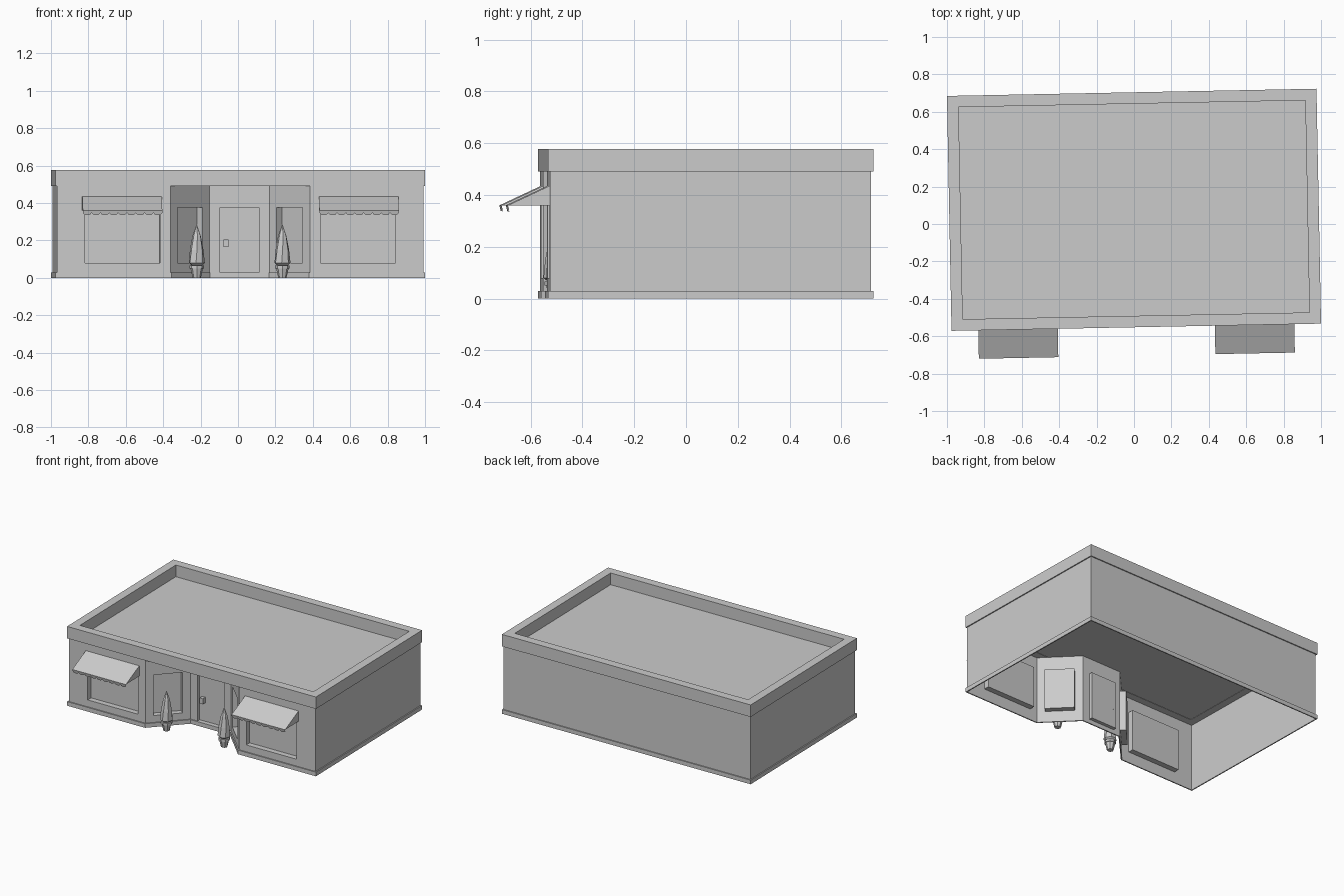
import bpy, bmesh, math
from mathutils import Matrix, Vector

if "Cube" in bpy.data.objects:
    bpy.data.objects.remove(bpy.data.objects["Cube"])

# Whole building sits slightly turned on the plan
PLACE = Matrix.Translation((0, 0.076, 0)) @ Matrix.Rotation(0.0195, 4, 'Z')


def make(name, faces, weld=True):
    """Object from a list of faces, each a list of points."""
    bm = bmesh.new()
    for f in faces:
        bm.faces.new([bm.verts.new(p) for p in f])
    if weld:
        bmesh.ops.remove_doubles(bm, verts=bm.verts, dist=1e-5)
    me = bpy.data.meshes.new(name)
    bm.to_mesh(me)
    bm.free()
    me.transform(PLACE)
    ob = bpy.data.objects.new(name, me)
    bpy.context.collection.objects.link(ob)
    return ob


def wall(p0, p1, opening=None, top=0.49):
    """Wall sheet from p0 to p1 (outside on the right), with optional recess u0,u1,z0,z1,depth."""
    a, b = Vector((*p0, 0)), Vector((*p1, 0))
    d = (b - a).normalized()
    inward = Vector((-d.y, d.x, 0))
    length = (b - a).length

    def rect(u0, u1, z0, z1, depth=0):
        return [a + d * u + inward * depth + Vector((0, 0, z))
                for u, z in ((u0, z0), (u1, z0), (u1, z1), (u0, z1))]
    outer = rect(0, length, 0, top)
    if not opening:
        return [outer]
    rings = [outer, rect(*opening[:4]), rect(*opening)]
    faces = [rings[2]]
    for r, s in zip(rings, rings[1:]):
        faces += [[r[i], r[(i + 1) % 4], s[(i + 1) % 4], s[i]] for i in range(4)]
    return faces


def offset(pts, dist):
    """Mitred outward offset of a counter-clockwise outline."""
    out = []
    for i, p in enumerate(pts):
        p, q, r = Vector(p), Vector(pts[i - 1]), Vector(pts[(i + 1) % len(pts)])
        e, f = (p - q).normalized(), (r - p).normalized()
        n, m = Vector((e.y, -e.x)), Vector((f.y, -f.x))
        out.append(tuple(p + (n + m) * dist / (1 + n.dot(m))))
    return out


def band(outer, inner, z0, z1):
    """Closed ring between two outlines."""
    n = len(outer)
    loops = [[(*p, z) for p in o] for o, z in
             ((outer, z0), (outer, z1), (inner, z1), (inner, z0))]
    return [[a[i], a[(i + 1) % n], b[(i + 1) % n], b[i]]
            for a, b in zip(loops, loops[1:] + loops[:1]) for i in range(n)]


def box(name, x0, x1, y0, y1, z0, z1):
    o = [(x0, y0), (x1, y0), (x1, y1), (x0, y1)]
    faces = [[(*o[i], z0), (*o[(i + 1) % 4], z0), (*o[(i + 1) % 4], z1), (*o[i], z1)]
             for i in range(4)]
    faces += [[(*p, z1) for p in o], [(*p, z0) for p in reversed(o)]]
    return make(name, faces)


def lathe(name, cx, cy, profile, sides, twist=0.0):
    """Faceted turned shape."""
    rings = []
    for k, (r, z) in enumerate(profile):
        rings.append([(cx + r * math.cos(math.tau * i / sides + twist * k),
                       cy + r * math.sin(math.tau * i / sides + twist * k), z)
                      for i in range(sides)])
    faces = []
    for r, s in zip(rings, rings[1:]):
        faces += [[r[i], r[(i + 1) % sides], s[(i + 1) % sides], s[i]] for i in range(sides)]
    faces += [rings[0][::-1], rings[-1]]
    return make(name, faces)


# Walls with the splayed entrance
W, D = 0.98, 0.62
MOUTH, BACK, DOOR_Y = 0.372, 0.16, -0.40
plan = [(-W, -D), (-MOUTH, -D), (-BACK, DOOR_Y), (BACK, DOOR_Y),
        (MOUTH, -D), (W, -D), (W, D), (-W, D)]
splay = math.hypot(MOUTH - BACK, DOOR_Y + D)
shop = (0.15, 0.55, 0.08, 0.38, 0.04)
side = (splay * 0.18, splay * 0.82, 0.08, 0.375, 0.04)
openings = [shop, side, (BACK - 0.105, BACK + 0.105, 0.03, 0.375, 0.025), side,
            (W - MOUTH - 0.55, W - MOUTH - 0.15, 0.08, 0.38, 0.04), None, None, None]
faces = []
for i, op in enumerate(openings):
    faces += wall(plan[i], plan[(i + 1) % len(plan)], op)
make("walls", faces)

# Base course, parapet and roof deck
make("plinth", band(offset(plan, 0.008), plan, 0, 0.03))


def corners(w, d):
    return [(-w, -d), (w, -d), (w, d), (-w, d)]


make("parapet", band(corners(0.988, 0.628), corners(0.927, 0.567), 0.49, 0.577))
make("roof", [[(*p, 0.492) for p in corners(0.927, 0.567)]])

# Door handle
box("door_handle", -0.085, -0.06, DOOR_Y - 0.005, DOOR_Y + 0.026, 0.165, 0.205)

# Scalloped awnings
SCALLOPS, STEPS = 9, 6
for label, x0, x1 in (("left", -0.845, -0.42), ("right", 0.42, 0.845)):
    yf, zt, zb = -D - 0.16, 0.435, 0.36
    valance = [(x1, yf, zb), (x0, yf, zb)]
    for k in range(SCALLOPS * STEPS + 1):
        drop = math.sqrt(abs(math.sin(math.pi * k / STEPS)))
        valance.append((x0 + (x1 - x0) * k / (SCALLOPS * STEPS),
                        yf + 0.003 + 0.003 * drop, zb - 0.012 - 0.013 * drop))
    make("awning_" + label, [
        [(x0, yf, zb), (x1, yf, zb), (x1, -D, zt), (x0, -D, zt)],
        [(x0, yf, zb), (x0, -D, zt), (x0, -D, zb)],
        [(x1, yf, zb), (x1, -D, zb), (x1, -D, zt)],
        valance])

# Potted shrubs beside the entrance
for label, x in (("left", -0.232), ("right", 0.226)):
    lathe("pot_" + label, x, -0.578,
          [(0.022, 0), (0.033, 0.05), (0.039, 0.05), (0.039, 0.066), (0.03, 0.066)], 8)
    lathe("shrub_" + label, x, -0.578,
          [(0.02, 0.06), (0.044, 0.08), (0.037, 0.15), (0.023, 0.225), (0.001, 0.285)], 7, 0.12)
